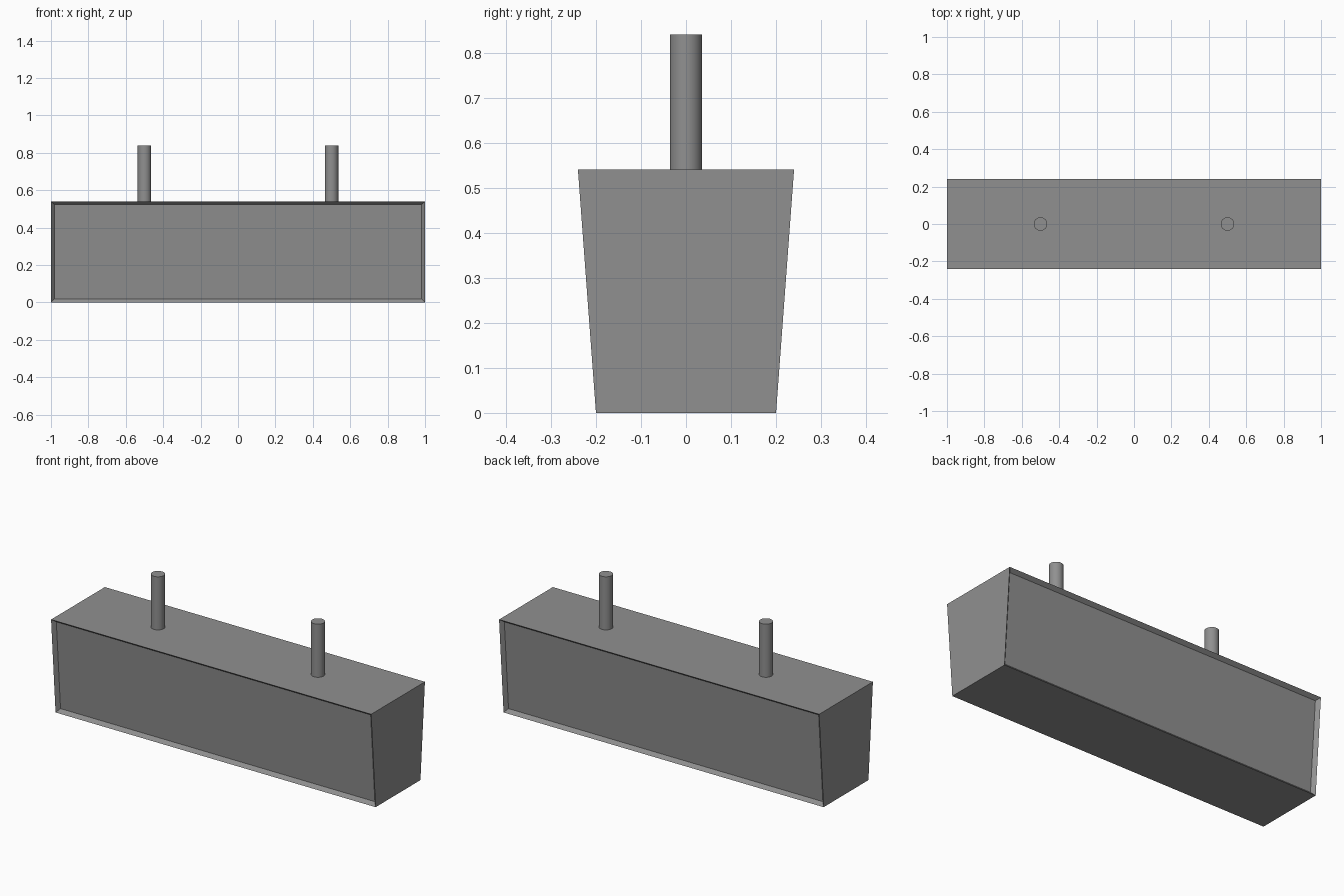
import bpy
import bmesh
import math

default_cube = bpy.data.objects.get("Cube")
if default_cube:
    bpy.data.objects.remove(default_cube, do_unlink=True)

# Single grey finish
grey = bpy.data.materials.new("mid grey")
grey.use_nodes = True
colour = (0.28, 0.28, 0.28, 1)
grey.diffuse_color = colour
grey.node_tree.nodes["Principled BSDF"].inputs["Base Color"].default_value = colour

HEIGHT = 0.54
BOTTOM_HALF, TOP_HALF = 0.20, 0.24


def add_housing():
    """Tapered box with a recessed panel on its front and back."""
    bm = bmesh.new()
    bmesh.ops.create_cube(bm, size=2)
    for v in bm.verts:
        top = v.co.z > 0
        v.co.y *= TOP_HALF if top else BOTTOM_HALF
        v.co.z = HEIGHT if top else 0
    bm.normal_update()
    panels = [f for f in bm.faces if abs(f.normal.y) > 0.9]
    bmesh.ops.inset_individual(bm, faces=panels, thickness=0.018,
                               depth=-0.02, use_even_offset=True)
    mesh = bpy.data.meshes.new("housing")
    bm.to_mesh(mesh)
    bm.free()
    mesh.materials.append(grey)
    housing = bpy.data.objects.new("housing", mesh)
    bpy.context.collection.objects.link(housing)


def add_post(name, x):
    """Round hanging post standing on the housing."""
    length = 0.30
    bpy.ops.mesh.primitive_cylinder_add(vertices=32, radius=0.036, depth=length,
                                        location=(x, 0, HEIGHT + length / 2))
    post = bpy.context.object
    post.name = name
    post.data.materials.append(grey)
    bpy.ops.object.shade_smooth_by_angle(angle=math.radians(30))


add_housing()
for side, sign in (("left", 1), ("right", -1)):
    add_post(side + "_post", sign * 0.5)
